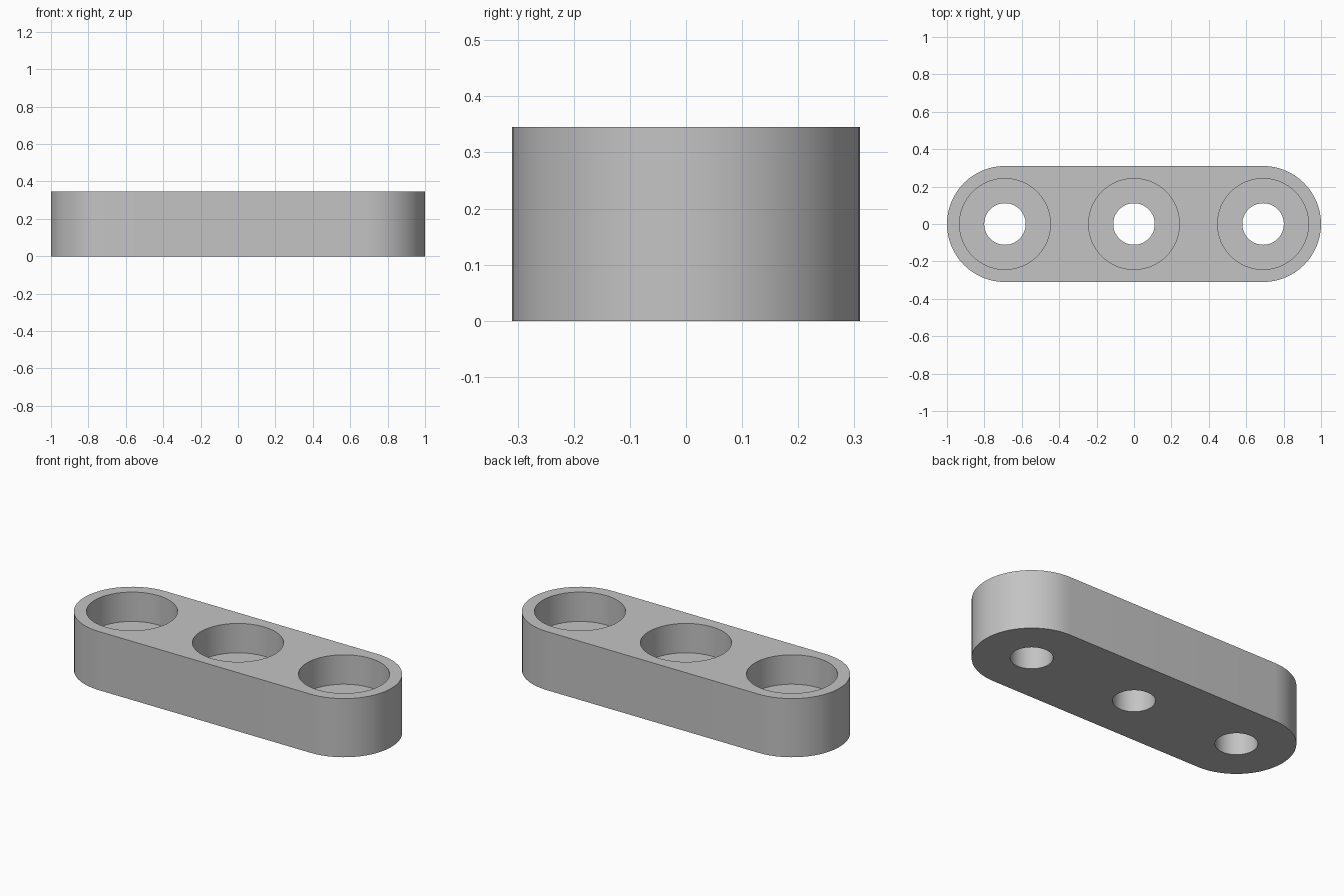
import bpy
import bmesh
from math import cos, sin, pi, radians

cube = bpy.data.objects.get("Cube")
if cube:
    bpy.data.objects.remove(cube, do_unlink=True)

# Main dimensions
HEIGHT = 0.345
END_RADIUS = 0.31
SPACING = 0.69
POCKET_RADIUS = 0.243
HOLE_RADIUS = 0.111
FLOOR = 0.172
SEGMENTS = 32  # per half circle

grey = bpy.data.materials.new("plain grey")
grey.use_nodes = True
colour = (0.55, 0.55, 0.55, 1)
grey.diffuse_color = colour
grey.node_tree.nodes["Principled BSDF"].inputs["Base Color"].default_value = colour


def half_circle(cx, radius, start):
    """Points of a half circle around (cx, 0), counter-clockwise."""
    angles = [start + pi * i / SEGMENTS for i in range(SEGMENTS + 1)]
    return [(cx + radius * cos(a), radius * sin(a)) for a in angles]


def prism(name, outline, bottom, top):
    """Extrude a flat outline straight up."""
    bm = bmesh.new()
    base = bm.faces.new([bm.verts.new((x, y, bottom)) for x, y in outline])
    result = bmesh.ops.extrude_face_region(bm, geom=[base], use_keep_orig=True)
    raised = [v for v in result["geom"] if isinstance(v, bmesh.types.BMVert)]
    bmesh.ops.translate(bm, verts=raised, vec=(0, 0, top - bottom))
    bmesh.ops.recalc_face_normals(bm, faces=bm.faces)
    mesh = bpy.data.meshes.new(name)
    bm.to_mesh(mesh)
    bm.free()
    mesh.materials.append(grey)
    obj = bpy.data.objects.new(name, mesh)
    bpy.context.collection.objects.link(obj)
    return obj


def cut_round(target, cx, radius, bottom, top):
    """Cut a vertical cylinder out of the target."""
    outline = half_circle(cx, radius, 0)[:-1] + half_circle(cx, radius, pi)[:-1]
    cutter = prism("round_cutter", outline, bottom, top)
    cutter.hide_render = True
    mod = target.modifiers.new("cut", "BOOLEAN")
    mod.operation = "DIFFERENCE"
    mod.solver = "EXACT"
    mod.object = cutter
    bpy.context.view_layer.objects.active = target
    bpy.ops.object.modifier_apply(modifier=mod.name)
    bpy.data.objects.remove(cutter, do_unlink=True)


# Bar with rounded ends
outline = half_circle(SPACING, END_RADIUS, -pi / 2) + half_circle(-SPACING, END_RADIUS, pi / 2)
bar = prism("rounded_bar", outline, 0, HEIGHT)

# Three counterbored holes: wide pocket above, narrow hole through the floor
for cx in (-SPACING, 0, SPACING):
    cut_round(bar, cx, POCKET_RADIUS, FLOOR, HEIGHT + 0.1)
    cut_round(bar, cx, HOLE_RADIUS, -0.1, HEIGHT + 0.1)

# Smooth round walls, crisp rims
bpy.ops.object.select_all(action="DESELECT")
bar.select_set(True)
bpy.context.view_layer.objects.active = bar
bpy.ops.object.shade_smooth_by_angle(angle=radians(30))
